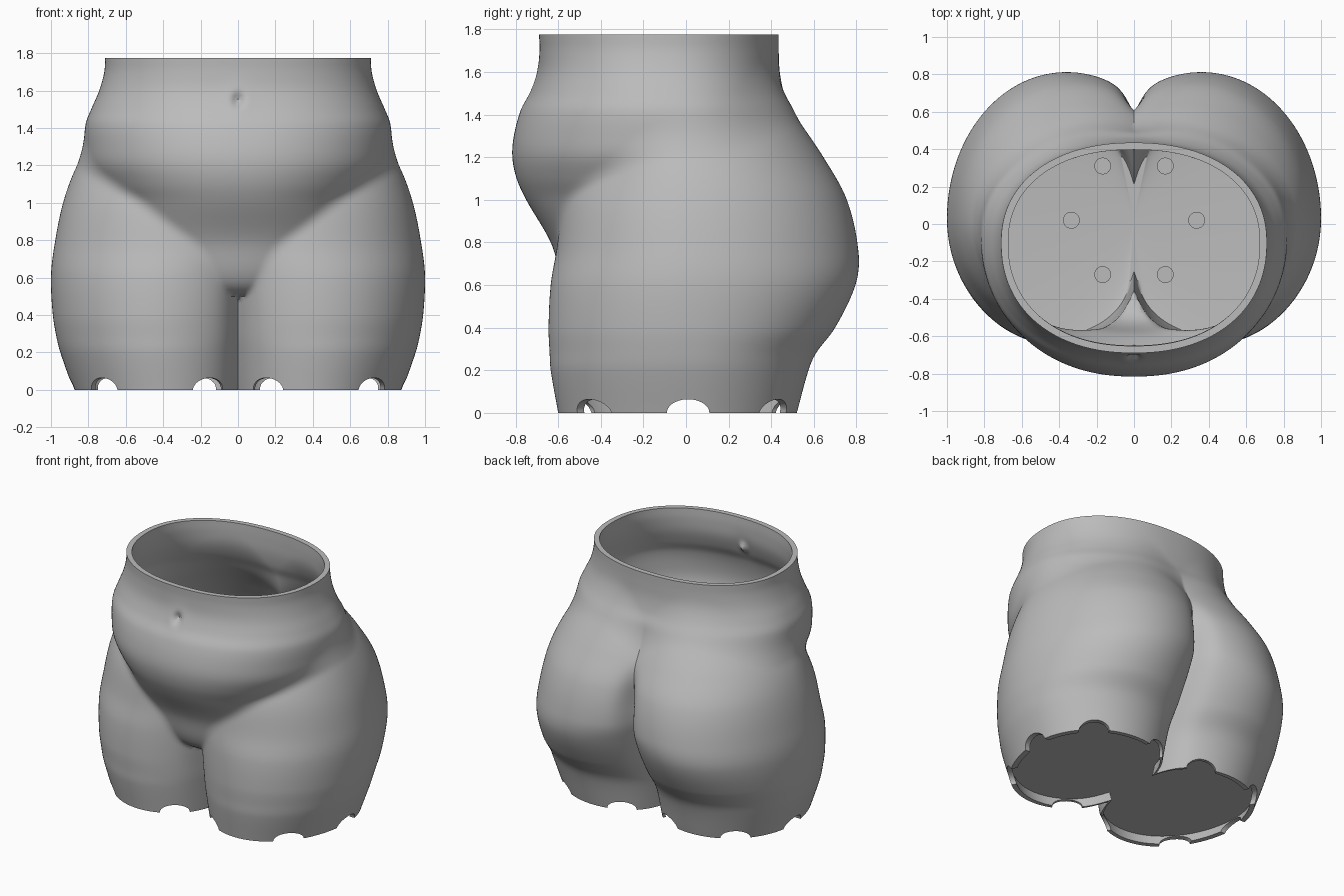
import bpy, bmesh, math
from mathutils import Matrix

if "Cube" in bpy.data.objects:
    bpy.data.objects.remove(bpy.data.objects["Cube"])

N, ROWS, TOP = 288, 96, 1.775
WALL, UNDER, FLOOR = 0.038, 0.07, 0.10

# Thigh and buttock lobe: height, outer x, centre x, front depth, back depth
LOBE = [(0, .88, .394, .60, .52), (.2, .95, .41, .635, .575), (.28, .97, .41, .64, .61),
        (.4, .99, .41, .645, .70), (.6, 1.0, .39, .635, .795), (.75, .985, .35, .61, .81),
        (1.0, .935, .31, .57, .755), (1.2, .86, .27, .48, .645), (1.4, .74, .24, .36, .51),
        (1.6, .60, .22, .25, .38), (1.78, .50, .20, .20, .30)]
# Belly and waist: height, half width, front depth, back depth
BELLY = [(0, .30, .20, .20), (.40, .42, .28, .25), (.48, .48, .38, .28), (.52, .52, .50, .30),
         (.6, .56, .57, .35), (.8, .66, .635, .40), (1.0, .70, .75, .45), (1.1, .76, .795, .48),
         (1.2, .81, .815, .50), (1.3, .82, .808, .50), (1.42, .815, .775, .49),
         (1.5, .785, .73, .46), (1.6, .742, .695, .44), (1.7, .715, .687, .435),
         (1.78, .71, .69, .435)]


def smoothstep(a, b, t):
    t = min(1, max(0, (t - a) / (b - a)))
    return t * t * (3 - 2 * t)


def sample(table, z):
    """Smooth interpolation through the table rows."""
    i = 0
    while i < len(table) - 2 and table[i + 1][0] < z:
        i += 1
    p, q = table[i], table[i + 1]
    o, s = table[max(i - 1, 0)], table[min(i + 2, len(table) - 1)]
    h = q[0] - p[0]
    t = (z - p[0]) / h
    out = []
    for k in range(1, len(p)):
        m0 = (q[k] - o[k]) / (q[0] - o[0]) * h
        m1 = (s[k] - p[k]) / (s[0] - p[0]) * h
        out.append((2*t**3 - 3*t*t + 1) * p[k] + (t**3 - 2*t*t + t) * m0
                   + (3*t*t - 2*t**3) * q[k] + (t**3 - t*t) * m1)
    return out


def smooth_max(a, b, k):
    h = max(k - abs(a - b), 0) / k
    return max(a, b) + h * h * k / 4


def centre_y(z):
    return .03 - .13 * smoothstep(1.0, 1.65, z)


def radii(z):
    """Distance of the skin from the central axis, all the way round."""
    cy = centre_y(z)
    hip, cx, lf, lb = sample(LOBE, z)
    bw, bf, bb = sample(BELLY, z)
    a = hip - cx
    result = []
    for i in range(N):
        t = 2 * math.pi * i / N
        c, s = abs(math.cos(t)), math.sin(t)
        front = s < 0
        # leg lobe on the near side of the middle plane
        b = lf + cy if front else lb - cy
        A = (c / a) ** 2 + (s / b) ** 2
        B = c * cx / a ** 2
        r = (B + math.sqrt(B * B - A * ((cx / a) ** 2 - 1))) / A
        # cleft between the lobes
        deep = .07 if front else .09 * (1 - smoothstep(.85, 1.2, z))
        r -= deep * math.exp(-(c * r / .055) ** 1.5)
        # belly and mound
        b = bf + cy if front else bb - cy
        r2 = ((c / bw) ** 2.2 + (abs(s) / b) ** 2.2) ** (-1 / 2.2)
        r = smooth_max(r, r2, .025 + .05 * smoothstep(.8, 1.4, z))
        # navel
        if front:
            d2 = (c * r / .028) ** 2 + ((z - 1.55) / .032) ** 2
            r -= .035 * math.exp(-d2)
            r += .008 * math.exp(-d2 / 8)
        result.append(r)
    return result


# Pot body: one closed skin from underside, over the rim, down to the floor
bm = bmesh.new()


def ring(z, inset=0, limit=9):
    cy = centre_y(z)
    vs = []
    for i, r in enumerate(radii(z)):
        t = 2 * math.pi * i / N
        r = min(r - inset, limit)
        vs.append(bm.verts.new((r * math.cos(t), cy + r * math.sin(t), z)))
    return vs


levels = [TOP * i / ROWS for i in range(ROWS + 1)]
rings = [ring(UNDER, WALL), ring(0, WALL)]
rings += [ring(z) for z in levels]
rings += [ring(z, WALL) for z in reversed(levels) if z > FLOOR + .05]
rings += [ring(FLOOR + .03, WALL), ring(FLOOR, WALL + .01, .335)]
for lo, hi in zip(rings, rings[1:]):
    for i in range(N):
        j = (i + 1) % N
        bm.faces.new((lo[i], lo[j], hi[j], hi[i]))
for loop, z, flip in ((rings[0], UNDER, True), (rings[-1], FLOOR, False)):
    mid = bm.verts.new((0, centre_y(z), z))
    for i in range(N):
        j = (i + 1) % N
        bm.faces.new((loop[j], loop[i], mid) if flip else (loop[i], loop[j], mid))
bmesh.ops.recalc_face_normals(bm, faces=bm.faces)

grey = bpy.data.materials.new("stone_grey")
grey.diffuse_color = (.5, .5, .5, 1)
grey.use_nodes = True
grey.node_tree.nodes["Principled BSDF"].inputs["Base Color"].default_value = grey.diffuse_color


def make_object(name, mesh_bm):
    me = bpy.data.meshes.new(name)
    mesh_bm.to_mesh(me)
    mesh_bm.free()
    me.materials.append(grey)
    ob = bpy.data.objects.new(name, me)
    bpy.context.collection.objects.link(ob)
    return ob


pot = make_object("pot_body", bm)

# Drainage arches around the foot of each leg
cut = bmesh.new()
for side in (-1, 1):
    for deg in (-120, -60, 0, 60, 120):
        ang = math.radians(deg if side > 0 else 180 - deg)
        m = (Matrix.Translation((side * .46, .01, 0)) @ Matrix.Rotation(ang, 4, 'Z')
             @ Matrix.Translation((.5, 0, 0)) @ Matrix.Diagonal((1, .1, .064, 1))
             @ Matrix.Rotation(math.pi / 2, 4, 'Y'))
        bmesh.ops.create_cone(cut, cap_ends=True, segments=28, radius1=1, radius2=1,
                              depth=.44, matrix=m)
cutter = make_object("arch_cutter", cut)
cutter.hide_render = True
mod = pot.modifiers.new("arches", 'BOOLEAN')
mod.operation, mod.solver, mod.object = 'DIFFERENCE', 'EXACT', cutter
bpy.context.view_layer.objects.active = pot
pot.select_set(True)
bpy.ops.object.modifier_apply(modifier=mod.name)
bpy.data.objects.remove(cutter)
bpy.ops.object.shade_smooth_by_angle(angle=math.radians(40))

# Round studs on the inner floor
studs = bmesh.new()
for k in range(6):
    t = math.radians(60 * k)
    bmesh.ops.create_cone(studs, cap_ends=True, segments=24, radius1=.045, radius2=.045, depth=.04,
                          matrix=Matrix.Translation((.335 * math.cos(t), .02 + .335 * math.sin(t),
                                                     FLOOR + .005)))
make_object("floor_studs", studs)
